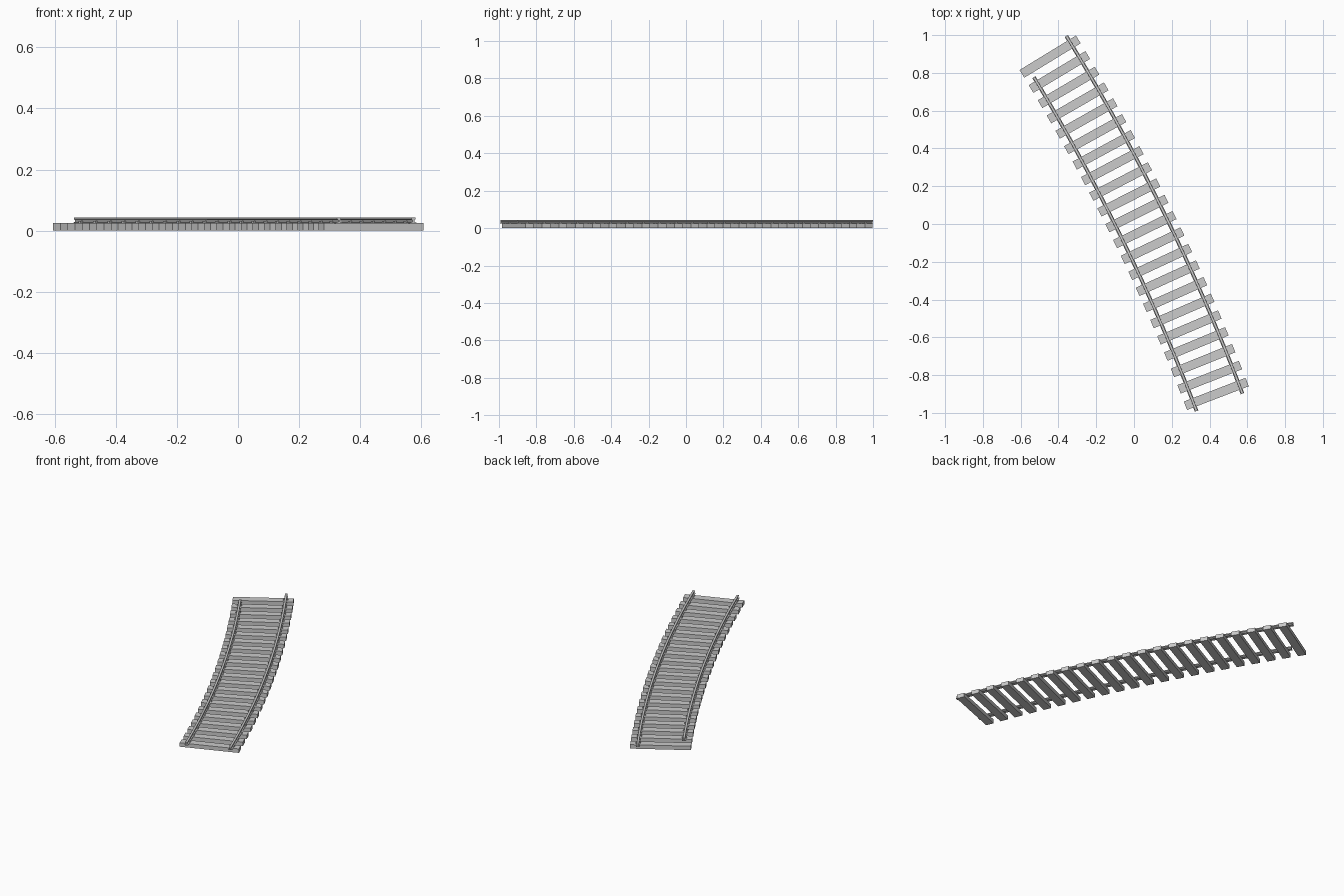
import bpy, bmesh
from math import radians, cos, sin
from mathutils import Matrix, Vector

if "Cube" in bpy.data.objects:
    bpy.data.objects.remove(bpy.data.objects["Cube"])

# Track layout: a shallow arc, sleepers radial
R = 10.98
TH0, TH1 = radians(31.43), radians(21.03)
N = 22
START = Vector((-0.444, 0.886, 0))
CENTRE = START - R * Vector((cos(TH0), sin(TH0), 0))
SL, SW, SH = 0.35, 0.048, 0.025      # sleeper length, width, height
GAUGE = 0.13                         # rail offset from centre line
angles = [TH0 + (TH1 - TH0) * i / (N - 1) for i in range(N)]


def point(th, off, z=0.0):
    r = R + off
    return CENTRE + Vector((r * cos(th), r * sin(th), z))


def finish(bm, name):
    bmesh.ops.recalc_face_normals(bm, faces=bm.faces)
    me = bpy.data.meshes.new(name)
    bm.to_mesh(me)
    bm.free()
    ob = bpy.data.objects.new(name, me)
    bpy.context.collection.objects.link(ob)
    return ob


def add_box(bm, th, off, size, z0):
    m = (Matrix.Translation(point(th, off, z0 + size[2] / 2))
         @ Matrix.Rotation(th, 4, 'Z') @ Matrix.Diagonal((*size, 1)))
    bmesh.ops.create_cube(bm, size=1, matrix=m)


# Sleepers
for i, th in enumerate(angles):
    bm = bmesh.new()
    add_box(bm, th, 0, (SL, SW, SH), 0)
    finish(bm, f"sleeper_{i + 1:02d}")

# Rail cross-section: foot, web, head (right half, mirrored)
half = [(0.010, 0.024), (0.010, 0.027), (0.003, 0.029), (0.003, 0.035),
        (0.007, 0.037), (0.007, 0.042), (0.006, 0.043)]
profile = half + [(-x, z) for x, z in reversed(half)]


def rail(name, off, th_a, th_b, segs=24):
    bm = bmesh.new()
    rings = []
    for i in range(segs + 1):
        th = th_a + (th_b - th_a) * i / segs
        rings.append([bm.verts.new(point(th, off + x, z)) for x, z in profile])
    n = len(profile)
    for a, b in zip(rings, rings[1:]):
        for k in range(n):
            bm.faces.new((a[k], a[(k + 1) % n], b[(k + 1) % n], b[k]))
    bm.faces.new(rings[0])
    bm.faces.new(rings[-1])
    finish(bm, name)


# Rails: the outer one overhangs the first sleeper, the inner starts after it
over = 0.048 / R
rail("outer_rail", GAUGE, TH0 + over, TH1 - over)
rail("inner_rail", -GAUGE, TH0 - over, TH1 - over)

# Rail clips on both sides of each rail at every sleeper
for name, off, ths in (("outer_rail_clips", GAUGE, angles),
                       ("inner_rail_clips", -GAUGE, angles[1:])):
    bm = bmesh.new()
    for th in ths:
        for s in (-1, 1):
            add_box(bm, th, off + s * 0.010, (0.008, 0.014, 0.008), 0.024)
    finish(bm, name)
